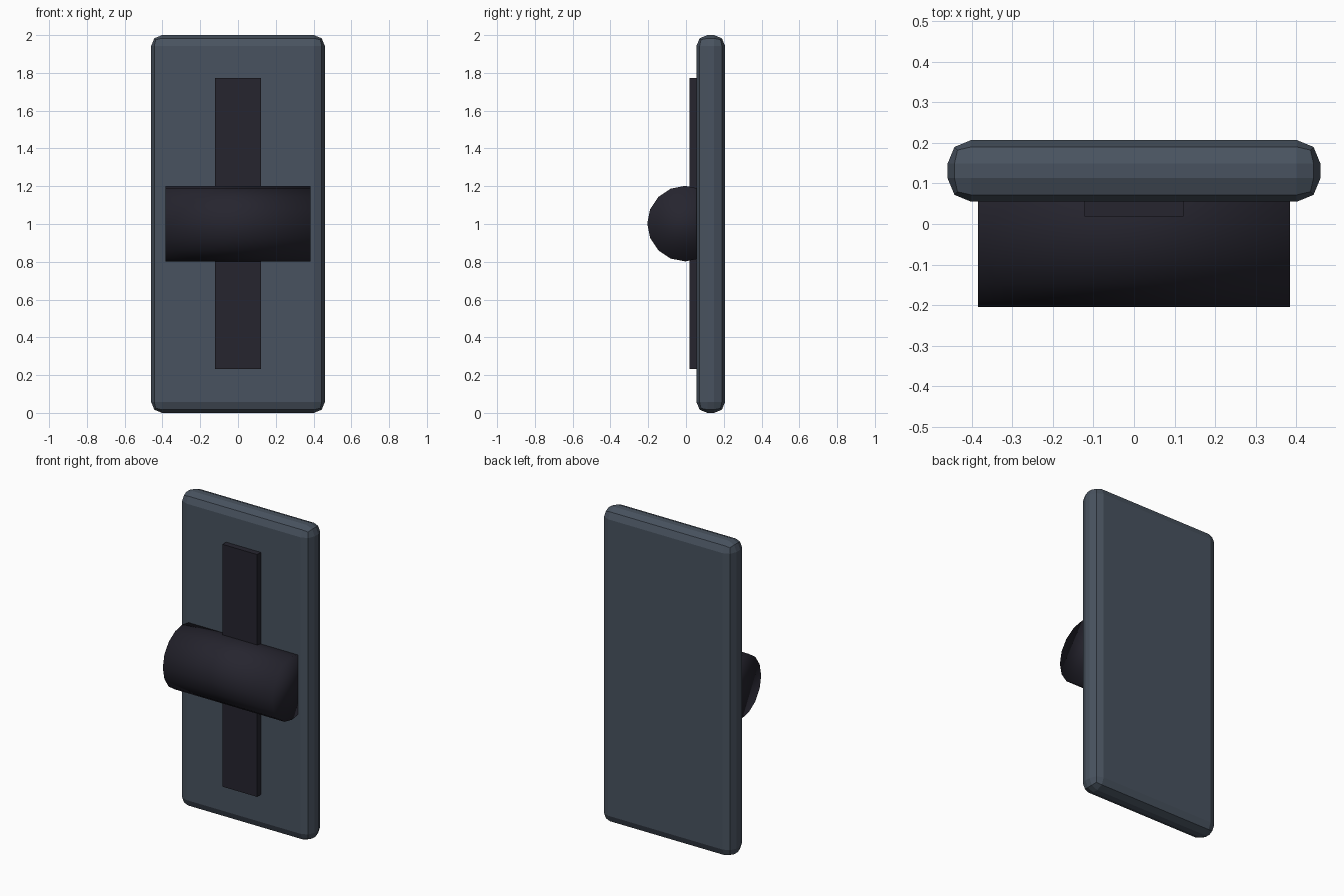
import bpy
import math

cube = bpy.data.objects.get("Cube")
if cube:
    bpy.data.objects.remove(cube, do_unlink=True)


def make_material(name, color):
    mat = bpy.data.materials.new(name)
    mat.use_nodes = True
    mat.diffuse_color = color
    mat.node_tree.nodes["Principled BSDF"].inputs["Base Color"].default_value = color
    return mat


def add_box(name, low, high, mat):
    center = [(a + b) / 2 for a, b in zip(low, high)]
    bpy.ops.mesh.primitive_cube_add(size=1, location=center)
    obj = bpy.context.object
    obj.name = name
    obj.scale = [b - a for a, b in zip(low, high)]
    bpy.ops.object.transform_apply(location=False, rotation=False, scale=True)
    obj.data.materials.append(mat)
    return obj


slate = make_material("slate_grey", (0.066, 0.086, 0.115, 1))
charcoal = make_material("dark_charcoal", (0.019, 0.018, 0.028, 1))

# Backing plate with chunky two-step rounded edges
plate = add_box("back_plate", (-0.46, 0.055, 0), (0.46, 0.207, 2), slate)
bevel = plate.modifiers.new("rounded_edges", "BEVEL")
bevel.width = 0.058
bevel.segments = 2

# Raised vertical strip, sunk into the plate
add_box("vertical_strip", (-0.122, 0.018, 0.232), (0.122, 0.1, 1.772), charcoal)

# Horizontal grip, partly sunk into the plate
bpy.ops.mesh.primitive_cylinder_add(
    vertices=16, radius=0.2, depth=0.77,
    location=(0, -0.005, 1.002), rotation=(0, math.pi / 2, 0))
grip = bpy.context.object
grip.name = "grip_cylinder"
grip.data.materials.append(charcoal)
bpy.ops.object.shade_smooth()
